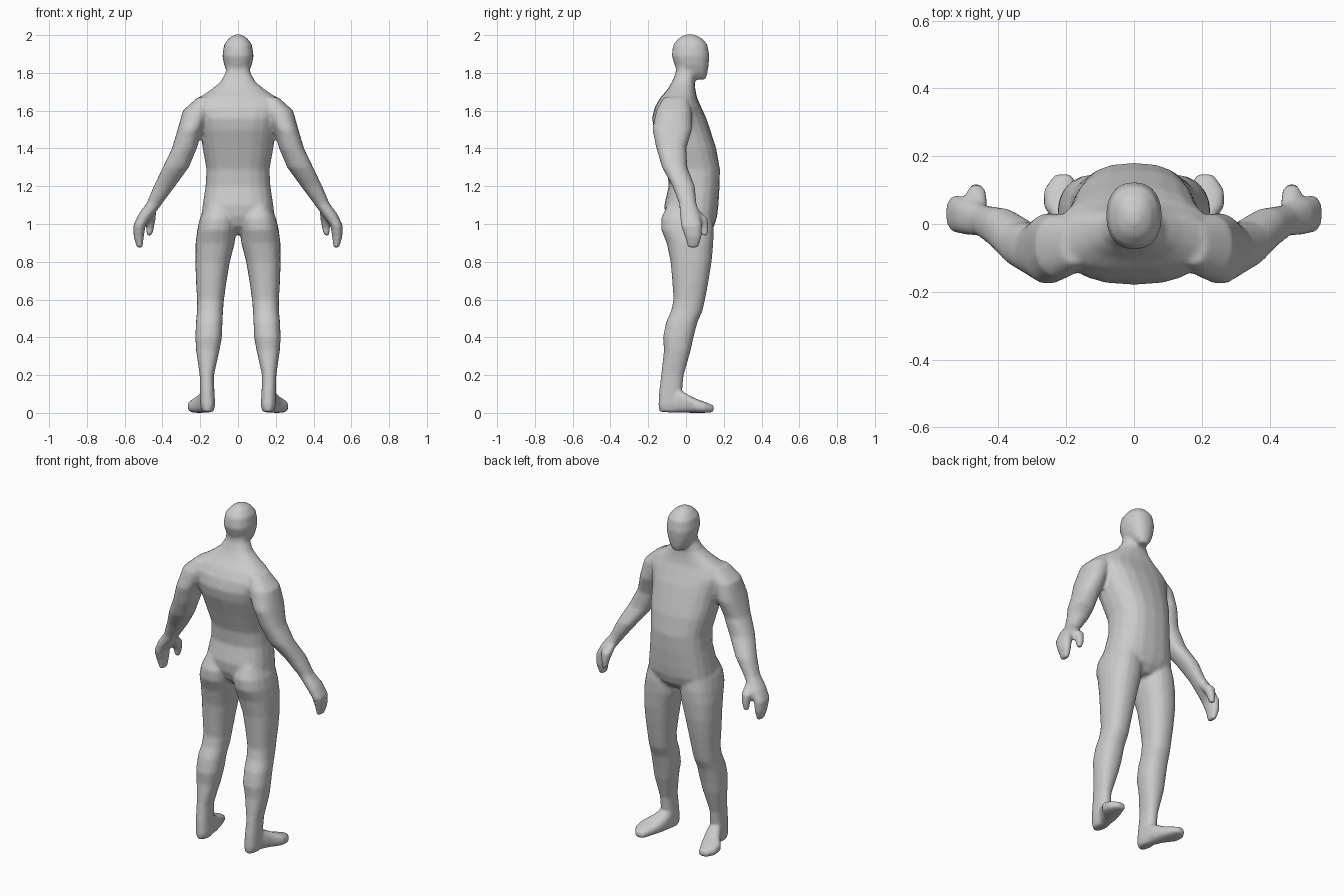
import bpy, bmesh
from math import cos, sin, pi, copysign

SIDES = 20


def power(v, p):
    return copysign(abs(v) ** p, v)


def loft(bm, slices, axis='Z', mirror=False, square=2.3):
    """Skin rounded cross-sections. Slice = (level, x min, x max, other min, other max)."""
    for side in ((1, -1) if mirror else (1,)):
        rings = []
        for level, x0, x1, o0, o1 in slices:
            ring = []
            for i in range(SIDES):
                a = 2 * pi * i / SIDES
                x = side * ((x0 + x1) / 2 + (x1 - x0) / 2 * power(cos(a), 2 / square))
                o = (o0 + o1) / 2 + (o1 - o0) / 2 * power(sin(a), 2 / square)
                ring.append(bm.verts.new((x, o, level) if axis == 'Z' else (x, level, o)))
            rings.append(ring)
        for a, b in zip(rings, rings[1:]):
            for i in range(SIDES):
                j = (i + 1) % SIDES
                bm.faces.new((a[i], a[j], b[j], b[i]))
        bm.faces.new(rings[0])
        bm.faces.new(rings[-1])


def centred(rows):
    return [(z, -w, w, y0, y1) for z, w, y0, y1 in rows]


bm = bmesh.new()

# Torso and neck
loft(bm, centred([
    (0.945, 0.05, -0.04, 0.11), (0.99, 0.15, -0.09, 0.15), (1.04, 0.195, -0.11, 0.165),
    (1.10, 0.187, -0.115, 0.172), (1.20, 0.172, -0.092, 0.178), (1.29, 0.167, -0.10, 0.180),
    (1.40, 0.187, -0.135, 0.160), (1.50, 0.202, -0.170, 0.128), (1.56, 0.215, -0.180, 0.108),
    (1.62, 0.235, -0.165, 0.080), (1.67, 0.205, -0.135, 0.058), (1.71, 0.145, -0.10, 0.050),
    (1.75, 0.095, -0.075, 0.046), (1.80, 0.066, -0.055, 0.050), (1.86, 0.06, -0.05, 0.05)]),
    square=2.5)

# Head
loft(bm, centred([
    (1.765, 0.025, 0.055, 0.105), (1.80, 0.056, -0.03, 0.114), (1.84, 0.073, -0.06, 0.120),
    (1.89, 0.083, -0.076, 0.124), (1.95, 0.074, -0.068, 0.114), (1.985, 0.048, -0.037, 0.083),
    (2.004, 0.015, 0.00, 0.04)]))

# Arms and hands
loft(bm, [
    (1.67, 0.13, 0.215, -0.12, 0.01), (1.60, 0.14, 0.292, -0.158, 0.03),
    (1.50, 0.188, 0.320, -0.178, 0.032), (1.40, 0.218, 0.350, -0.157, 0.002),
    (1.30, 0.260, 0.398, -0.127, 0.007), (1.20, 0.333, 0.446, -0.072, 0.047),
    (1.11, 0.400, 0.484, -0.037, 0.055), (1.05, 0.445, 0.528, -0.032, 0.075),
    (0.99, 0.490, 0.555, -0.027, 0.085), (0.93, 0.499, 0.552, -0.005, 0.082),
    (0.875, 0.506, 0.535, 0.01, 0.065)], mirror=True)

# Thumbs
loft(bm, [
    (1.08, 0.43, 0.485, 0.00, 0.06), (1.03, 0.435, 0.495, 0.045, 0.115),
    (0.98, 0.445, 0.487, 0.073, 0.120), (0.94, 0.454, 0.484, 0.08, 0.115)], mirror=True)

# Legs
loft(bm, [
    (1.10, 0.04, 0.17, -0.10, 0.12), (1.03, 0.012, 0.202, -0.132, 0.14),
    (0.97, 0.012, 0.216, -0.132, 0.147), (0.90, 0.017, 0.225, -0.103, 0.145),
    (0.80, 0.043, 0.226, -0.082, 0.136), (0.70, 0.060, 0.223, -0.073, 0.120),
    (0.60, 0.074, 0.217, -0.066, 0.101), (0.54, 0.079, 0.217, -0.079, 0.088),
    (0.48, 0.082, 0.223, -0.106, 0.061), (0.40, 0.085, 0.226, -0.122, 0.040),
    (0.33, 0.098, 0.222, -0.117, 0.025), (0.20, 0.127, 0.203, -0.132, -0.012),
    (0.12, 0.125, 0.201, -0.142, -0.02), (0.04, 0.12, 0.20, -0.147, -0.02),
    (0.005, 0.13, 0.19, -0.14, -0.03)], mirror=True)

# Feet, splayed outward
loft(bm, [
    (-0.12, 0.13, 0.19, 0.003, 0.09), (-0.05, 0.122, 0.202, 0.00, 0.13),
    (0.00, 0.128, 0.228, 0.00, 0.103), (0.05, 0.142, 0.267, 0.00, 0.076),
    (0.10, 0.163, 0.267, 0.00, 0.058), (0.147, 0.183, 0.235, 0.003, 0.04)],
    axis='Y', mirror=True, square=2.6)

bmesh.ops.recalc_face_normals(bm, faces=bm.faces)
mesh = bpy.data.meshes.new("human_body")
bm.to_mesh(mesh)
bm.free()
body = bpy.data.objects.new("human_body", mesh)
bpy.context.collection.objects.link(body)

# Fuse the parts into one smooth skin
remesh = body.modifiers.new("fuse", 'REMESH')
remesh.mode = 'VOXEL'
remesh.voxel_size = 0.01
remesh.use_smooth_shade = True
smooth = body.modifiers.new("soften", 'SMOOTH')
smooth.factor = 0.5
smooth.iterations = 5
